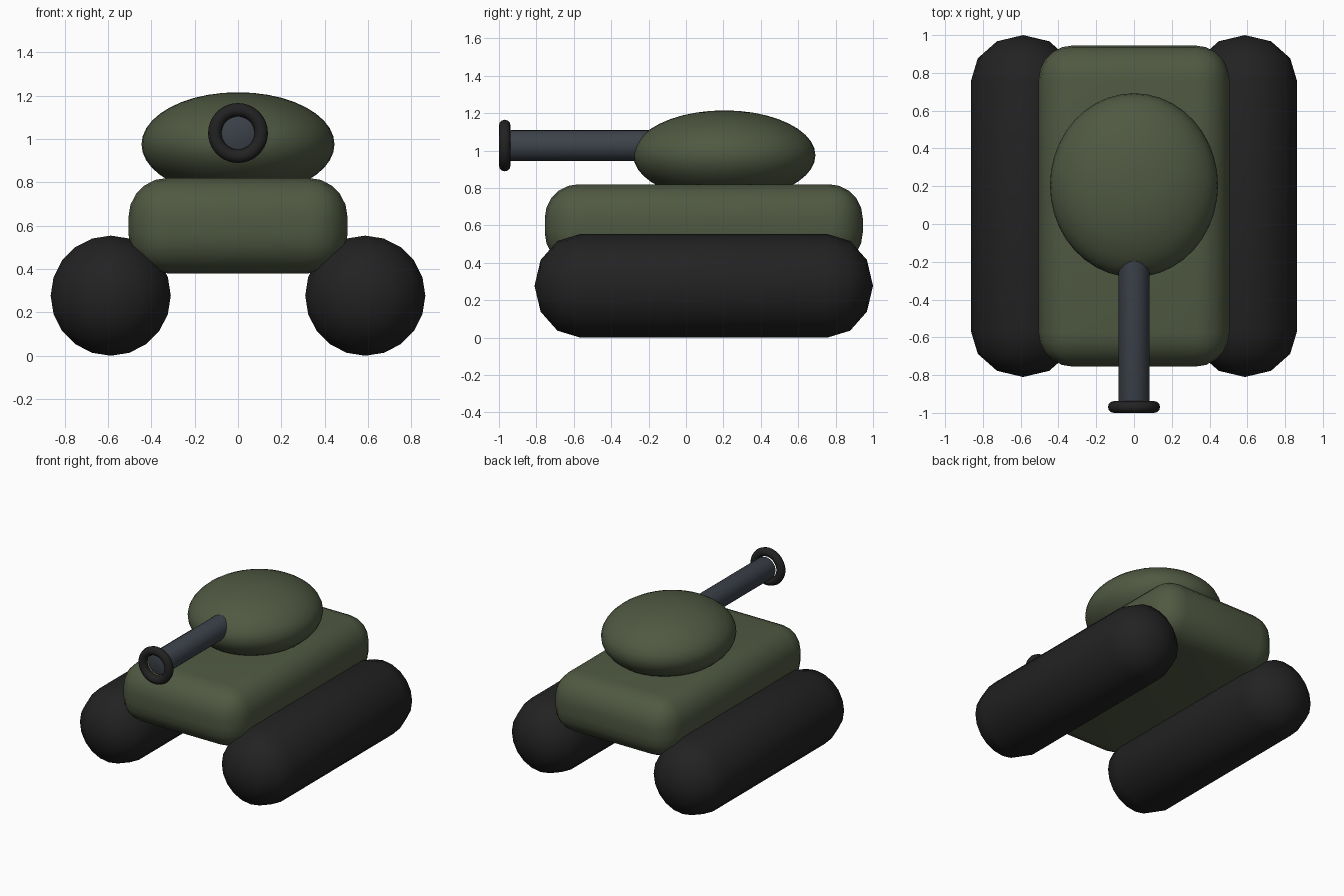
import bpy
import bmesh
from math import sin, cos, pi, radians

cube = bpy.data.objects.get("Cube")
if cube:
    bpy.data.objects.remove(cube, do_unlink=True)


def make_material(name, rgb):
    mat = bpy.data.materials.new(name)
    mat.use_nodes = True
    mat.diffuse_color = (*rgb, 1)
    mat.node_tree.nodes["Principled BSDF"].inputs["Base Color"].default_value = (*rgb, 1)
    return mat


green = make_material("army green", (0.08, 0.1, 0.055))
black = make_material("rubber black", (0.016, 0.016, 0.016))
steel = make_material("gun steel", (0.045, 0.054, 0.068))


def finish(obj, name, mat, angle=None):
    obj.name = name
    obj.data.name = name
    obj.data.materials.append(mat)
    bpy.ops.object.select_all(action='DESELECT')
    obj.select_set(True)
    bpy.context.view_layer.objects.active = obj
    if angle:
        bpy.ops.object.shade_smooth_by_angle(angle=radians(angle))
    else:
        bpy.ops.object.shade_smooth()
    return obj


def lathe(name, profile, sides, location, mat, angle=None):
    """Turn (y, radius) points around the y axis; the ends are closed."""
    bm = bmesh.new()
    rings = []
    for y, r in profile:
        if r == 0:
            rings.append([bm.verts.new((0, y, 0))] * sides)
        else:
            rings.append([bm.verts.new((r * cos(2 * pi * i / sides), y, r * sin(2 * pi * i / sides)))
                          for i in range(sides)])
    for a, b in zip(rings, rings[1:]):
        for i in range(sides):
            j = (i + 1) % sides
            quad = list(dict.fromkeys((a[i], a[j], b[j], b[i])))
            bm.faces.new(quad)
    bmesh.ops.recalc_face_normals(bm, faces=bm.faces)
    mesh = bpy.data.meshes.new(name)
    bm.to_mesh(mesh)
    bm.free()
    obj = bpy.data.objects.new(name, mesh)
    obj.location = location
    bpy.context.collection.objects.link(obj)
    return finish(obj, name, mat, angle)


# Capsule-shaped tracks
R, CAP, HALF = 0.277, 0.245, 0.66
arc = [radians(a) for a in (0, 30, 60, 90)]
back = [(HALF + CAP * cos(a), R * sin(a) if a else 0) for a in arc]
front = [(-y, r) for y, r in reversed(back)]
for side, x in (("left", 0.587), ("right", -0.587)):
    lathe(side + "_track", back + front, 20, (x, 0.095, R), black)

# Rounded hull
bpy.ops.mesh.primitive_cube_add(size=1, location=(0, 0.095, 0.6))
hull = bpy.context.object
hull.scale = (1.01, 1.7, 0.44)
bpy.ops.object.transform_apply(location=False, rotation=False, scale=True)
bevel = hull.modifiers.new("rounding", 'BEVEL')
bevel.width = 0.18
bevel.segments = 5
finish(hull, "hull", green)

# Flattened turret dome
bpy.ops.mesh.primitive_uv_sphere_add(segments=40, ring_count=20, radius=1, location=(0, 0.205, 0.975))
turret = bpy.context.object
turret.scale = (0.445, 0.487, 0.24)
finish(turret, "turret", green)

# Gun barrel and muzzle ring
GUN_Z = 1.027
lathe("gun_barrel", [(0, 0), (0, 0.082), (-0.935, 0.082), (-0.945, 0.079), (-0.95, 0.07), (-0.95, 0)],
      32, (0, 0, GUN_Z), steel, 40)
bpy.ops.mesh.primitive_torus_add(major_radius=0.107, minor_radius=0.031, major_segments=40,
                                 minor_segments=12, location=(0, -0.969, GUN_Z),
                                 rotation=(pi / 2, 0, 0))
finish(bpy.context.object, "muzzle_ring", black)
